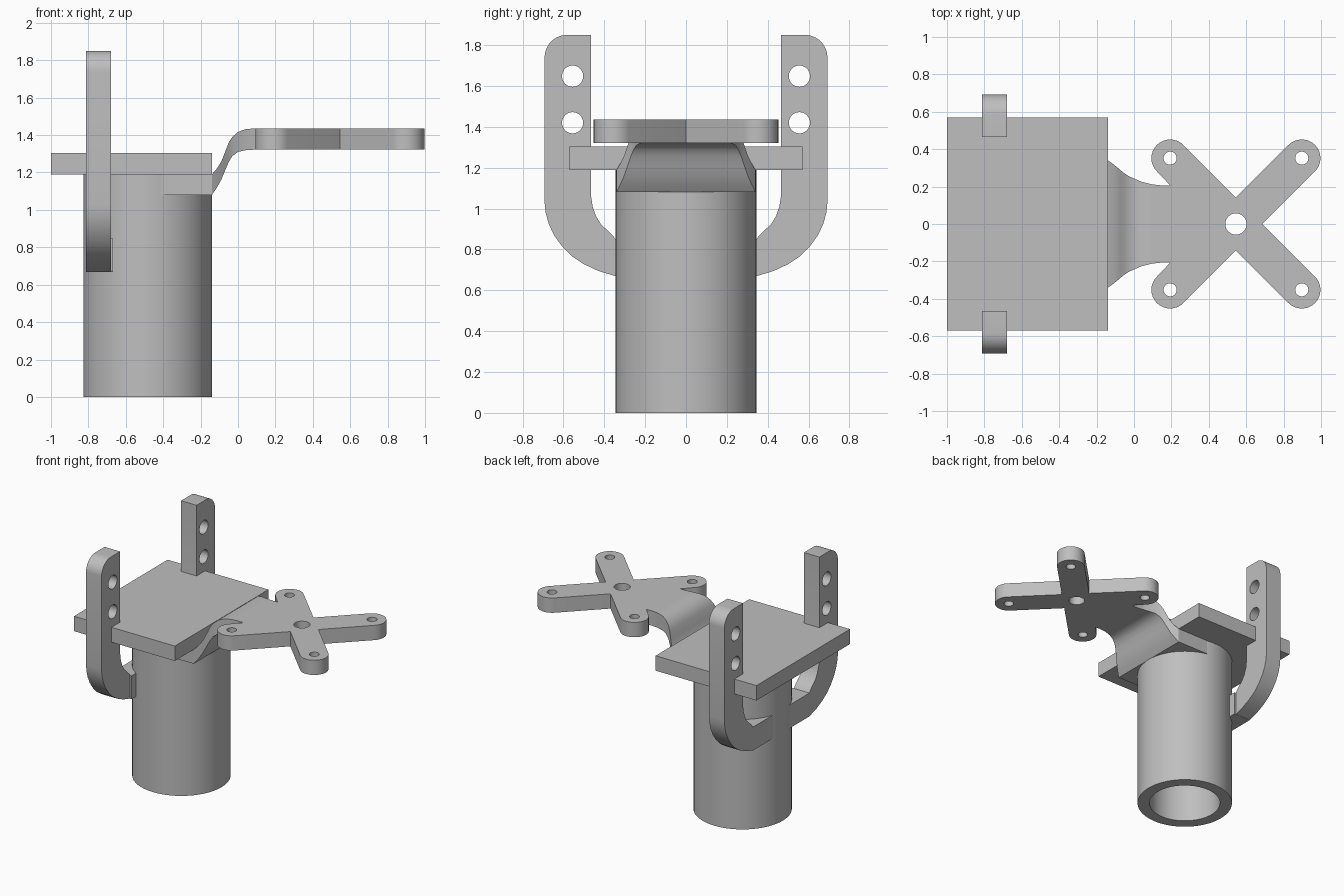
import bpy, bmesh
from math import cos, sin, pi, radians
from mathutils import Matrix

cube = bpy.data.objects.get("Cube")
if cube:
    bpy.data.objects.remove(cube, do_unlink=True)

GREY = (0.52, 0.52, 0.52, 1)
grey = bpy.data.materials.new("matte grey")
grey.use_nodes = True
grey.diffuse_color = GREY
grey.node_tree.nodes["Principled BSDF"].inputs["Base Color"].default_value = GREY


def arc(cx, cy, r, start, end, steps=16):
    """Points on an arc, angles in degrees."""
    angles = [radians(start + (end - start) * i / steps) for i in range(steps + 1)]
    return [(cx + r * cos(a), cy + r * sin(a)) for a in angles]


def circle(cx, cy, r, sides=32):
    return arc(cx, cy, r, 0, 360, sides)[:-1]


def rect(x0, x1, y0, y1):
    return [(x0, y0), (x1, y0), (x1, y1), (x0, y1)]


def finish(name, bm):
    bmesh.ops.remove_doubles(bm, verts=bm.verts, dist=0.0002)
    bmesh.ops.recalc_face_normals(bm, faces=bm.faces)
    mesh = bpy.data.meshes.new(name)
    bm.to_mesh(mesh)
    bm.free()
    mesh.materials.clear()
    mesh.materials.append(grey)
    ob = bpy.data.objects.new(name, mesh)
    bpy.context.collection.objects.link(ob)
    bpy.ops.object.select_all(action='DESELECT')
    ob.select_set(True)
    bpy.context.view_layer.objects.active = ob
    bpy.ops.object.shade_smooth_by_angle(angle=radians(30))
    return ob


def slab(name, loops, low, high, sideways=False):
    """Extrude an outline with holes along z, or along x if sideways."""
    curve = bpy.data.curves.new(name, 'CURVE')
    curve.dimensions = '2D'
    curve.fill_mode = 'BOTH'
    curve.extrude = (high - low) / 2
    for loop in loops:
        spline = curve.splines.new('POLY')
        spline.points.add(len(loop) - 1)
        for point, (u, v) in zip(spline.points, loop):
            point.co = (u, v, 0, 1)
        spline.use_cyclic_u = True
    temp = bpy.data.objects.new(name + " outline", curve)
    bpy.context.collection.objects.link(temp)
    bpy.context.view_layer.update()
    mesh = bpy.data.meshes.new_from_object(
        temp.evaluated_get(bpy.context.evaluated_depsgraph_get()))
    bm = bmesh.new()
    bm.from_mesh(mesh)
    bpy.data.objects.remove(temp, do_unlink=True)
    bpy.data.curves.remove(curve)
    bpy.data.meshes.remove(mesh)
    matrix = Matrix.Translation((0, 0, (low + high) / 2))
    if sideways:
        turn = Matrix(((0, 0, 1, 0), (1, 0, 0, 0), (0, 1, 0, 0), (0, 0, 0, 1)))
        matrix = turn @ matrix
    bm.transform(matrix)
    return finish(name, bm)


def mirrored(loop, side):
    return [(u, v * side) for u, v in loop]


# Hollow tube and the flat plate on top
TUBE_X, TUBE_R = -0.483, 0.344
slab("tube", [circle(TUBE_X, 0, TUBE_R, 64), circle(TUBE_X, 0, 0.257, 64)], 0, 1.19)
slab("top_plate", [rect(-1, -0.14, -0.57, 0.57)], 1.19, 1.305)
slab("neck_block", [rect(-0.41, -0.14, -0.34, 0.34)], 1.08, 1.19)

# Curved neck: x, half width, underside, upper side
stations = [
    (-0.14, 0.34, 1.08, 1.19), (-0.115, 0.323, 1.115, 1.218),
    (-0.09, 0.303, 1.16, 1.257), (-0.07, 0.286, 1.208, 1.307),
    (-0.05, 0.27, 1.255, 1.36), (-0.03, 0.257, 1.288, 1.39),
    (0.0, 0.243, 1.31, 1.417), (0.04, 0.226, 1.319, 1.431),
    (0.09, 0.213, 1.322, 1.436),
]
bm = bmesh.new()
rings = [[bm.verts.new(p) for p in
          ((x, -w, lo), (x, w, lo), (x, w, hi), (x, -w, hi))]
         for x, w, lo, hi in stations]
for a, b in zip(rings, rings[1:]):
    for i in range(4):
        j = (i + 1) % 4
        bm.faces.new((a[i], a[j], b[j], b[i]))
bm.faces.new(rings[0])
bm.faces.new(rings[-1])
finish("neck", bm)

# Four-armed mount with round arm ends and five holes
HUB, REACH, ARM_R = 0.545, 0.352, 0.1
notch = ARM_R * 2 ** 0.5
half = [(0.09, 0.213), (0.14, 0.207), (0.193, 0.207)]
half += arc(HUB - REACH, REACH, ARM_R, 225, 45)
half += [(HUB, notch)]
half += arc(HUB + REACH, REACH, ARM_R, 135, -45)
outline = half + [(HUB + notch, 0)] + mirrored(half[::-1], -1)
holes = [circle(HUB + sx * REACH, sy * REACH, 0.035)
         for sx in (-1, 1) for sy in (-1, 1)]
slab("cross_mount", [outline, circle(HUB, 0, 0.057)] + holes, 1.322, 1.436)

# Pair of upright hooks, each with two holes and a foot joined to the tube
hook = [(0.466, 1.85)] + arc(0.582, 1.74, 0.11, 90, 0, 10)
hook += [(0.692, 1.03), (0.687, 0.98), (0.672, 0.925), (0.645, 0.868),
         (0.605, 0.813), (0.56, 0.768), (0.50, 0.728), (0.43, 0.695),
         (0.34, 0.668), (0.34, 0.84), (0.355, 0.865), (0.378, 0.888),
         (0.415, 0.922), (0.44, 0.962), (0.457, 1.01), (0.466, 1.07)]
foot = [(-0.812, 0.345), (-0.667, 0.345), (-0.667, 0.22), (-0.812, 0.08)]
for side, label in ((1, "back"), (-1, "front")):
    loops = [hook] + [circle(0.555, z, 0.052) for z in (1.42, 1.648)]
    loops = [[(u * side, v) for u, v in loop] for loop in loops]
    slab(label + "_hook", loops, -0.812, -0.68, sideways=True)
    slab(label + "_hook_foot", [mirrored(foot, side)], 0.668, 0.848)
